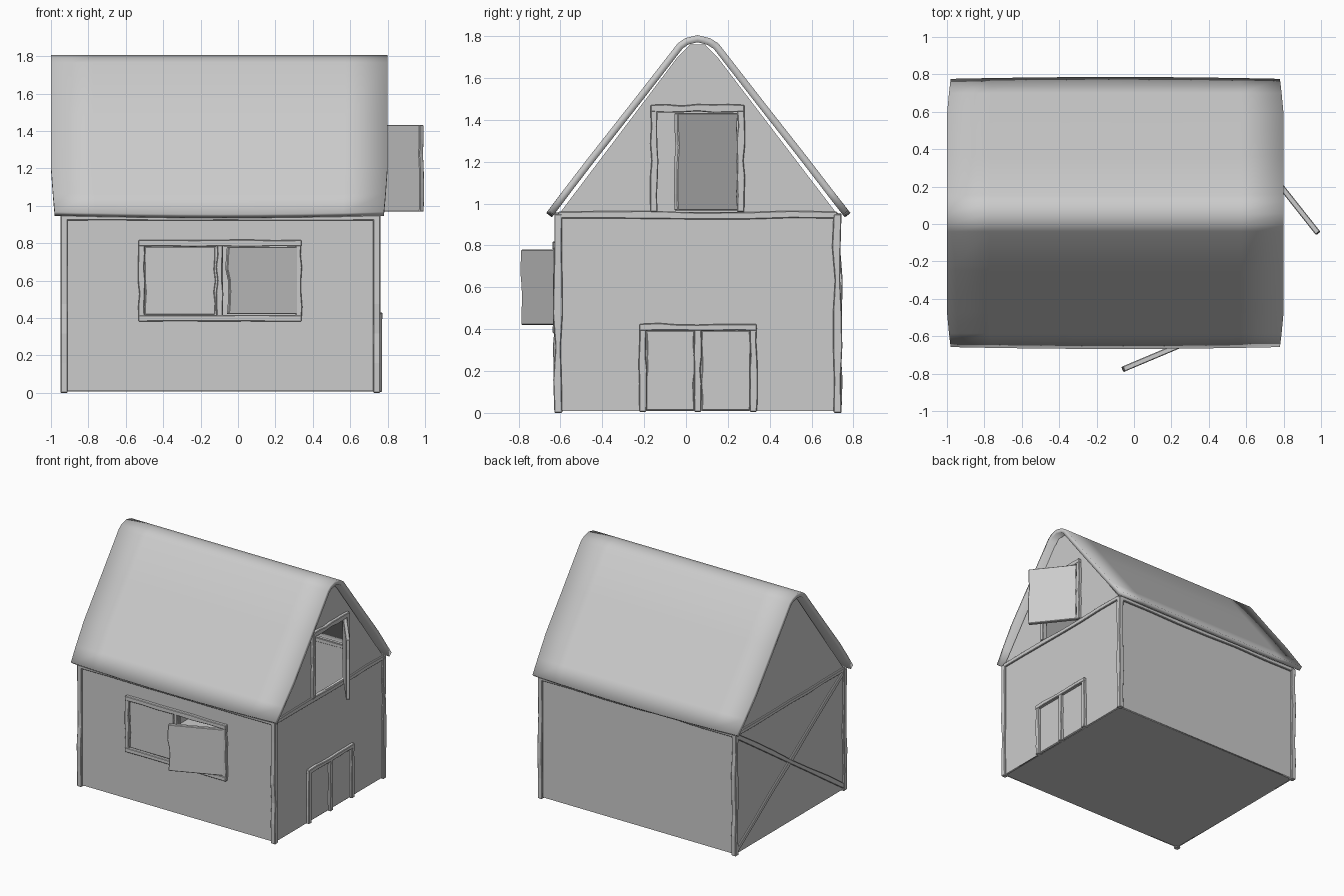
import bpy, bmesh, random
from math import atan2, cos, sin
from mathutils import Vector, Matrix

if "Cube" in bpy.data.objects:
    bpy.data.objects.remove(bpy.data.objects["Cube"])

random.seed(4)
X, Y, Z = Vector((1, 0, 0)), Vector((0, 1, 0)), Vector((0, 0, 1))


def finish(name, bm):
    bmesh.ops.recalc_face_normals(bm, faces=bm.faces)
    me = bpy.data.meshes.new(name)
    bm.to_mesh(me)
    bm.free()
    ob = bpy.data.objects.new(name, me)
    bpy.context.collection.objects.link(ob)
    return ob


# Hand-hewn timber: a box from a to b with slightly uneven edges
def beam(name, a, b, normal, width=0.035, depth=0.04, wobble=0.005, n=6):
    a, b = Vector(a), Vector(b)
    normal = Vector(normal)
    side = (b - a).cross(normal).normalized()
    bm = bmesh.new()
    rings = []
    for i in range(n + 1):
        p = a.lerp(b, i / n)
        inner = 0 < i < n
        j = [random.uniform(-wobble, wobble) * inner for _ in range(2)]
        s0, s1 = side * (-width / 2 + j[0]), side * (width / 2 + j[1])
        h = normal * depth / 2
        rings.append([bm.verts.new(p + o) for o in (s0 - h, s1 - h, s1 + h, s0 + h)])
    for r, q in zip(rings, rings[1:]):
        for k in range(4):
            bm.faces.new((r[k], r[k - 1], q[k - 1], q[k]))
    bm.faces.new(rings[0])
    bm.faces.new(rings[-1])
    ob = finish(name, bm)
    bev = ob.modifiers.new("soft_edges", 'BEVEL')
    bev.width = 0.004
    bev.limit_method = 'ANGLE'
    return ob


# Flat wall with optional openings: first outline is the edge, the rest are holes
def wall(name, outlines, u, v, origin, half=0.01):
    cu = bpy.data.curves.new(name, 'CURVE')
    cu.dimensions = '2D'
    cu.fill_mode = 'BOTH'
    cu.extrude = half
    for pts in outlines:
        sp = cu.splines.new('POLY')
        sp.points.add(len(pts) - 1)
        for p, co in zip(sp.points, pts):
            p.co = (co[0], co[1], 0, 1)
        sp.use_cyclic_u = True
    ob = bpy.data.objects.new(name, cu)
    bpy.context.collection.objects.link(ob)
    m = Matrix((u, v, u.cross(v))).transposed().to_4x4()
    m.translation = origin
    ob.matrix_world = m
    bpy.ops.object.select_all(action='DESELECT')
    ob.select_set(True)
    bpy.context.view_layer.objects.active = ob
    bpy.ops.object.convert(target='MESH')


def rect(a, b, c, d):
    return [(a, c), (b, c), (b, d), (a, d)]


# Walls and floor
XL, XR, YF, YB, EAVE = -0.925, 0.738, -0.603, 0.718, 0.955
gable = [(YF, 0.01), (YB, 0.01), (YB, EAVE), (0.15, 1.70), (0.09, 1.76),
         (0.02, 1.76), (-0.04, 1.70), (YF, EAVE)]
wall("front_wall", [rect(XL, XR, 0.01, EAVE), rect(-0.08, 0.31, 0.41, 0.79)], X, Z, (0, YF, 0))
wall("back_wall", [rect(XL, XR, 0.01, EAVE)], X, Z, (0, YB, 0))
wall("right_wall", [gable, rect(-0.145, 0.25, 0.96, 1.45)], Y, Z, (XR, 0, 0))
wall("left_wall", [gable], Y, Z, (XL, 0, 0))
wall("floor", [rect(XL, XR, YF, YB)], X, Y, (0, 0, 0.018))

# Corner posts and eave rails
FX, FY, BY, LX = 0.742, -0.61, 0.724, -0.93
for x, sx in ((LX, "left"), (FX, "right")):
    for y, sy in ((FY, "front"), (BY, "back")):
        beam(f"{sy}_{sx}_post", (x, y, 0), (x, y, 0.95), X, 0.038, 0.038, 0.008)
    beam(f"{sx}_rail", (x, FY, 0.945), (x, BY, 0.945), X, 0.032, 0.036)
for y, sy in ((FY, "front"), (BY, "back")):
    beam(f"{sy}_rail", (LX, y, 0.938), (FX, y, 0.938), Y, 0.032, 0.036)

# Cross brace on the left wall
beam("brace_up", (LX, FY, 0.03), (LX, BY, 0.93), X, 0.035, 0.034)
beam("brace_down", (LX, FY, 0.93), (LX, BY, 0.03), X, 0.035, 0.03)

# Front window frame
W = -0.615
for n, x in (("left", -0.515), ("middle", -0.097), ("right", 0.323)):
    beam(f"window_{n}_jamb", (x, W, 0.39), (x, W, 0.81), Y, 0.033)
for n, z in (("sill", 0.398), ("lintel", 0.8)):
    beam(f"window_{n}", (-0.532, W, z), (0.34, W, z), Y, 0.035, 0.044, 0.003)
beam("closed_shutter", (-0.31, W, 0.418), (-0.31, W, 0.782), Y, 0.375, 0.012)

# Right-hand double door
D = 0.75
for n, y in (("front", -0.206), ("middle", 0.056), ("back", 0.322)):
    beam(f"door_{n}_jamb", (D, y, 0.005), (D, y, 0.41), X, 0.033)
beam("door_lintel", (D, -0.223, 0.408), (D, 0.338, 0.408), X, 0.034, 0.044)
for n, y in (("front", -0.075), ("back", 0.19)):
    beam(f"{n}_door", (D, y, 0.012), (D, y, 0.392), X, 0.23, 0.008)

# Hayloft frame
for n, y in (("front", -0.153), ("back", 0.261)):
    beam(f"loft_{n}_jamb", (D, y, 0.96), (D, y, 1.45), X, 0.034)
beam("loft_lintel", (D, -0.17, 1.455), (D, 0.279, 1.455), X, 0.033, 0.044)


# Open shutters, swung from hinge to tip seen from above
def shutter(name, hinge, tip, z0, z1):
    h, t = Vector((*hinge, 0)), Vector((*tip, 0))
    c, d = (h + t) / 2, t - h
    normal = d.cross(Z).normalized()
    beam(name, c + Z * z0, c + Z * z1, normal, d.length, 0.03, 0.008)


shutter("open_window_shutter", (0.325, -0.615), (-0.055, -0.775), 0.42, 0.78)
shutter("loft_shutter", (0.755, 0.24), (0.983, -0.048), 0.968, 1.432)

# Roof sheet, narrowing a little at the eaves, then thickened inward
profile = [(-0.668, 0.955), (-0.585, 1.065), (-0.47, 1.215), (-0.25, 1.495), (-0.04, 1.765),
           (-0.005, 1.79), (0.055, 1.805), (0.115, 1.79), (0.155, 1.765), (0.365, 1.495),
           (0.585, 1.215), (0.70, 1.065), (0.786, 0.955)]
bm = bmesh.new()
cols = []
for i in range(9):
    t = i / 4 - 1
    col = []
    for y, z in profile:
        low = max(0, (1.2 - z) / 0.25)
        lift = 0.012 * t * t * (z < 1)
        yy = y + (0.01 if y < 0 else -0.01) * t * t * (z < 1)
        col.append(bm.verts.new((-0.1 + t * (0.9 - 0.02 * low), yy, z + lift)))
    cols.append(col)
for a, b in zip(cols, cols[1:]):
    for k in range(len(profile) - 1):
        bm.faces.new((a[k], b[k], b[k + 1], a[k + 1]))
roof = finish("roof", bm)
if sum(p.normal.z for p in roof.data.polygons) < 0:
    roof.data.flip_normals()
sol = roof.modifiers.new("thickness", 'SOLIDIFY')
sol.thickness = 0.034
sol.offset = -1
bpy.ops.object.select_all(action='DESELECT')
roof.select_set(True)
bpy.context.view_layer.objects.active = roof
bpy.ops.object.shade_smooth_by_angle(angle=0.6)
